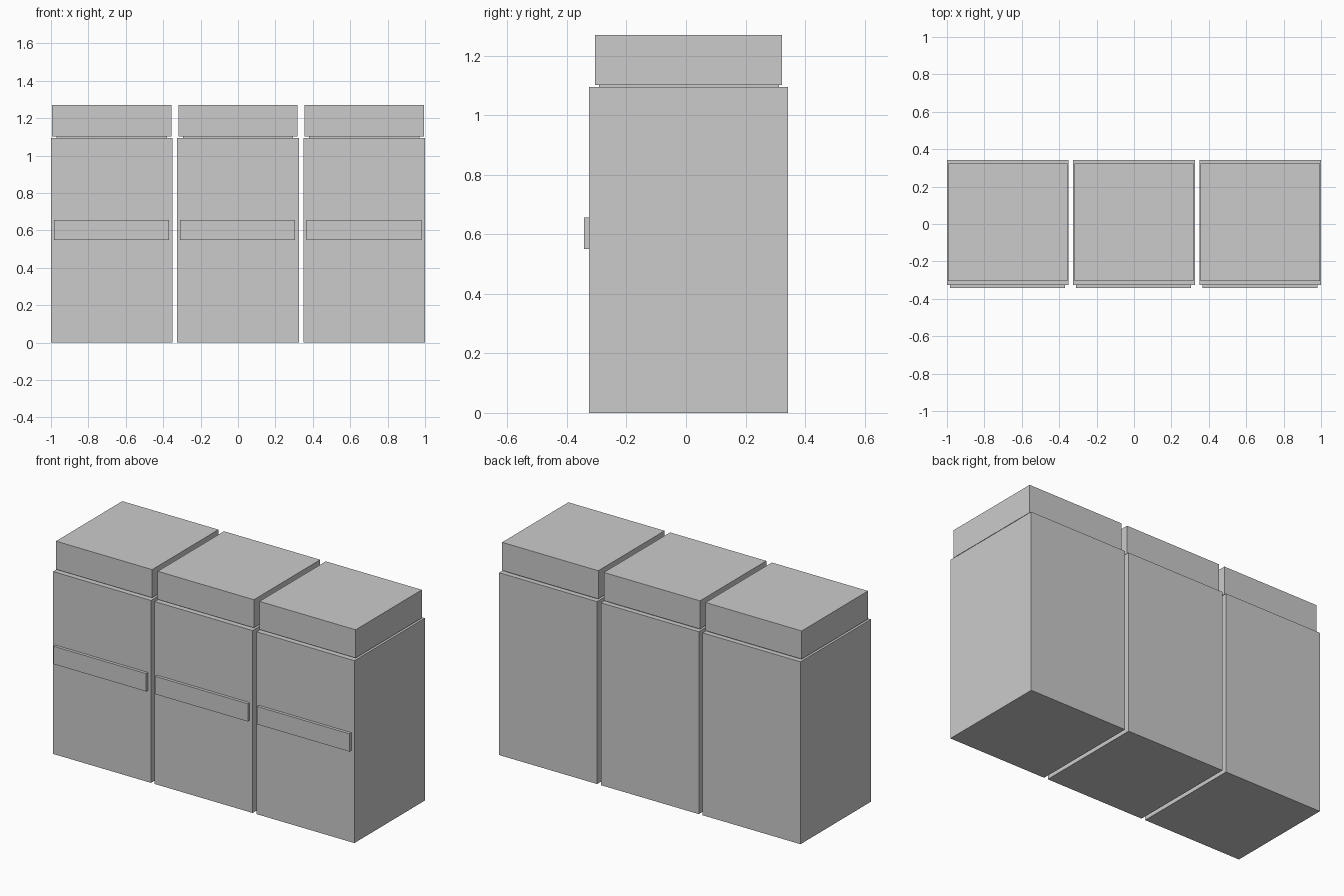
import bpy

cube = bpy.data.objects.get("Cube")
if cube:
    bpy.data.objects.remove(cube, do_unlink=True)

# Single plain grey finish
GREY = (0.6, 0.6, 0.6, 1)
mat = bpy.data.materials.new("light grey")
mat.use_nodes = True
mat.diffuse_color = GREY
mat.node_tree.nodes["Principled BSDF"].inputs["Base Color"].default_value = GREY


def box(name, xs, ys, zs):
    """Box spanning the given (low, high) range on each axis."""
    spans = (xs, ys, zs)
    bpy.ops.mesh.primitive_cube_add(size=1, location=[(a + b) / 2 for a, b in spans])
    ob = bpy.context.object
    ob.name = name
    ob.scale = [b - a for a, b in spans]
    bpy.ops.object.transform_apply(location=False, rotation=False, scale=True)
    ob.data.materials.append(mat)


def centred(x, width):
    return (x - width / 2, x + width / 2)


# Three identical bins side by side
for side, x in (("right", -0.675), ("middle", 0), ("left", 0.675)):
    box(f"{side}_body", centred(x, 0.65), (-0.325, 0.343), (0, 1.094))
    box(f"{side}_neck", centred(x, 0.59), (-0.293, 0.313), (1.094, 1.101))
    box(f"{side}_lid", centred(x, 0.638), (-0.305, 0.323), (1.101, 1.27))
    box(f"{side}_front_band", centred(x - 0.002, 0.614), (-0.343, -0.325), (0.55, 0.657))
